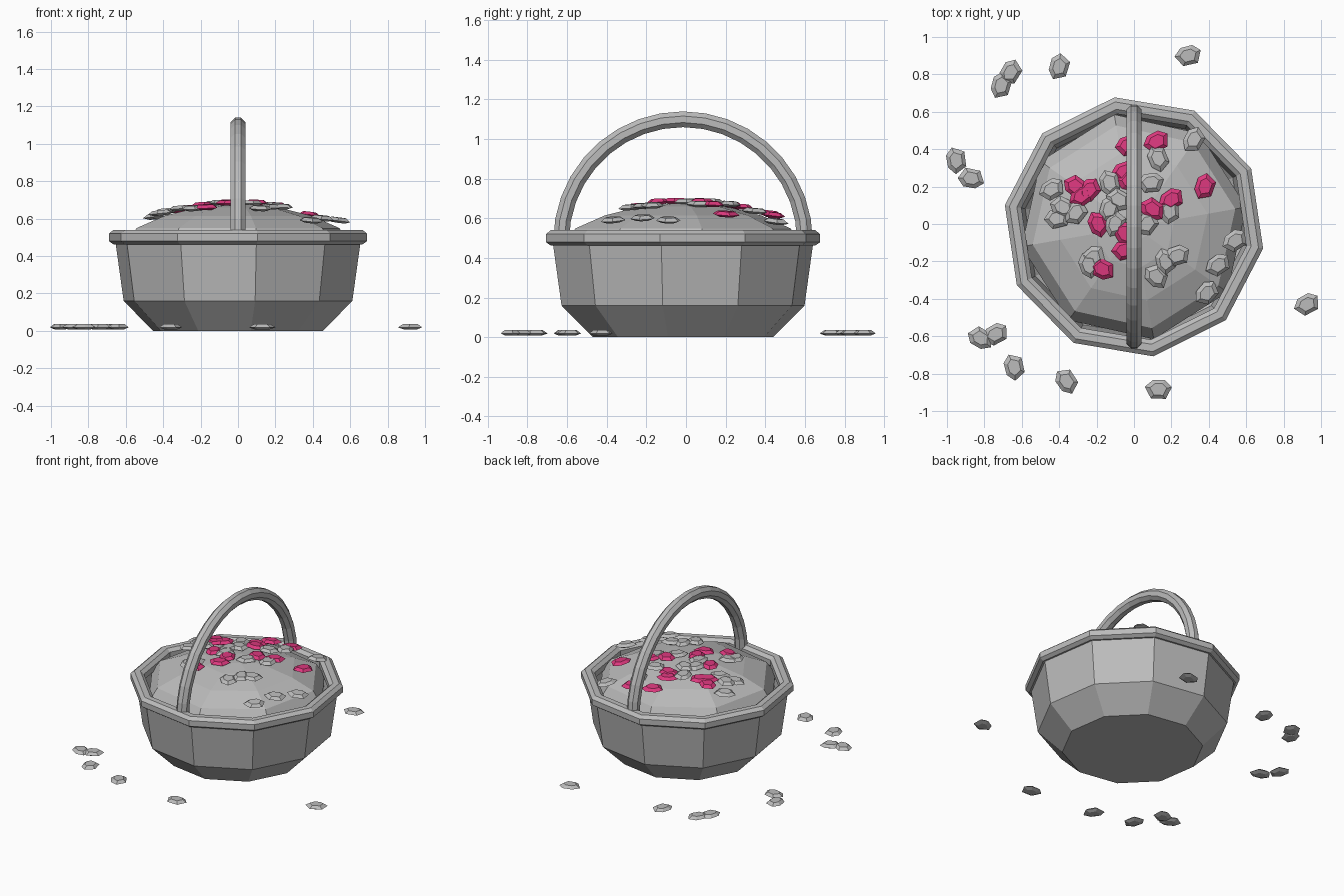
import bpy, bmesh, math, random
from mathutils import Matrix, Vector

random.seed(4)
if "Cube" in bpy.data.objects:
    bpy.data.objects.remove(bpy.data.objects["Cube"])


def material(name, rgb):
    mat = bpy.data.materials.new(name)
    mat.use_nodes = True
    mat.diffuse_color = (*rgb, 1)
    mat.node_tree.nodes["Principled BSDF"].inputs["Base Color"].default_value = (*rgb, 1)
    return mat


grey = material("plain grey", (0.5, 0.5, 0.5))
pink = material("petal pink", (0.72, 0.04, 0.21))
CENTRE_Y = -0.015


def finish(bm, name, mat):
    bmesh.ops.recalc_face_normals(bm, faces=bm.faces)
    mesh = bpy.data.meshes.new(name)
    bm.to_mesh(mesh)
    bm.free()
    mesh.materials.append(mat)
    obj = bpy.data.objects.new(name, mesh)
    bpy.context.collection.objects.link(obj)
    return obj


def bridge(bm, a, b):
    n = len(a)
    for i in range(n):
        bm.faces.new((a[i], a[(i + 1) % n], b[(i + 1) % n], b[i]))


def turned(name, profile, sides, turn, mat, closed=False):
    """Spin (radius, height) points into a faceted solid."""
    bm = bmesh.new()
    rings = []
    for r, z in profile:
        ring = []
        for i in range(sides):
            a = math.radians(turn) + math.tau * i / sides
            ring.append(bm.verts.new((r * math.cos(a), r * math.sin(a) + CENTRE_Y, z)))
        rings.append(ring)
    for a, b in zip(rings, rings[1:]):
        bridge(bm, a, b)
    if closed:
        bridge(bm, rings[-1], rings[0])
    else:
        bm.faces.new(rings[0])
        bm.faces.new(rings[-1])
    return finish(bm, name, mat)


# Basket bowl with an inner lining, and its rounded rim
turned("basket_bowl", [(0.46, 0), (0.62, 0.16), (0.665, 0.48), (0.63, 0.48),
                       (0.59, 0.18), (0.44, 0.03)], 10, 26.5, grey)
turned("basket_rim", [(0.675, 0.463), (0.7, 0.48), (0.7, 0.52), (0.675, 0.54),
                      (0.635, 0.54), (0.61, 0.52), (0.61, 0.48), (0.635, 0.463)],
       10, 26.5, grey, closed=True)

# Heaped filling
turned("filling_mound", [(0.6, 0.3), (0.61, 0.46), (0.55, 0.55), (0.4, 0.615),
                         (0.22, 0.66), (0.08, 0.676)], 8, 10, grey)

# Arched handle
bm = bmesh.new()
rings = []
STEPS, SIDES = 18, 8
for i in range(STEPS + 1):
    a = math.pi * i / STEPS
    out = Vector((0, math.cos(a), math.sin(a)))
    ring = []
    for k in range(SIDES):
        b = math.tau * (k + 0.5) / SIDES
        p = out * (0.615 + 0.043 * math.cos(b)) + Vector((0.043 * math.sin(b), 0, 0))
        ring.append(bm.verts.new(p + Vector((0, CENTRE_Y, 0.485))))
    rings.append(ring)
for a, b in zip(rings, rings[1:]):
    bridge(bm, a, b)
bm.faces.new(rings[0])
bm.faces.new(rings[-1])
finish(bm, "handle", grey)


def petal(name, x, y, z, angle, mat, tilt=0.0):
    """Flat, long six-sided petal with bevelled top and underside."""
    bm = bmesh.new()
    outline = [(0.072, 0.012), (0.035, 0.05), (-0.03, 0.05),
               (-0.072, 0.015), (-0.04, -0.047), (0.04, -0.05)]
    rings = [[bm.verts.new((px * s, py * s, h)) for px, py in outline]
             for s, h in ((0.55, -0.014), (1, -0.003), (0.62, 0.014))]
    for a, b in zip(rings, rings[1:]):
        bridge(bm, a, b)
    bm.faces.new(rings[0])
    bm.faces.new(rings[-1])
    obj = finish(bm, name, mat)
    lean = Matrix.Identity(4)
    if tilt:
        lean = Matrix.Rotation(tilt, 4, Vector((-y, x, 0)).normalized())
    obj.matrix_world = Matrix.Translation((x, y, z)) @ lean @ Matrix.Rotation(math.radians(angle), 4, "Z")


# Petals fallen on the ground: x, y, heading
fallen = [(-0.66, 0.81, 60), (-0.71, 0.74, 75), (-0.4, 0.84, 75), (0.29, 0.9, 15),
          (-0.95, 0.34, 100), (-0.87, 0.245, 170), (0.925, -0.43, 30), (0.13, -0.885, 0),
          (-0.36, -0.84, 125), (-0.64, -0.765, 105), (-0.74, -0.59, 30), (-0.82, -0.61, 150)]
for i, (x, y, angle) in enumerate(fallen):
    petal(f"fallen_petal_{i}", x, y, 0.022, angle, grey)

# Petals scattered over the mound
pink_spots = [(-0.03, 0.42), (0.12, 0.44), (0.38, 0.2), (-0.31, 0.2), (-0.28, 0.15),
              (-0.24, 0.18), (-0.05, 0.28), (-0.02, 0.23), (0.1, 0.08), (0.2, 0.13),
              (-0.19, 0), (-0.17, -0.24), (-0.05, -0.14), (-0.05, -0.05)]
grey_spots = [(-0.44, 0.185), (-0.41, 0.03), (-0.38, 0.09), (-0.31, 0.06), (-0.13, 0.22),
              (-0.08, 0.13), (-0.13, 0.08), (-0.1, 0), (0.07, 0), (0.09, 0.22),
              (0.13, 0.35), (0.19, 0.07), (0.32, 0.45), (0.54, -0.09), (0.45, -0.22),
              (0.39, -0.37), (0.12, -0.28), (0.17, -0.2), (0.23, -0.17), (-0.22, -0.18),
              (-0.24, -0.22)]
for label, spots, mat in (("pink", pink_spots, pink), ("grey", grey_spots, grey)):
    for i, (x, y) in enumerate(spots):
        r = math.hypot(x, y)
        z = 0.688 - 0.34 * r * r + random.uniform(-0.004, 0.006)
        petal(f"{label}_petal_{i}", x, y, z, random.uniform(0, 180), mat, 0.25 * r)
